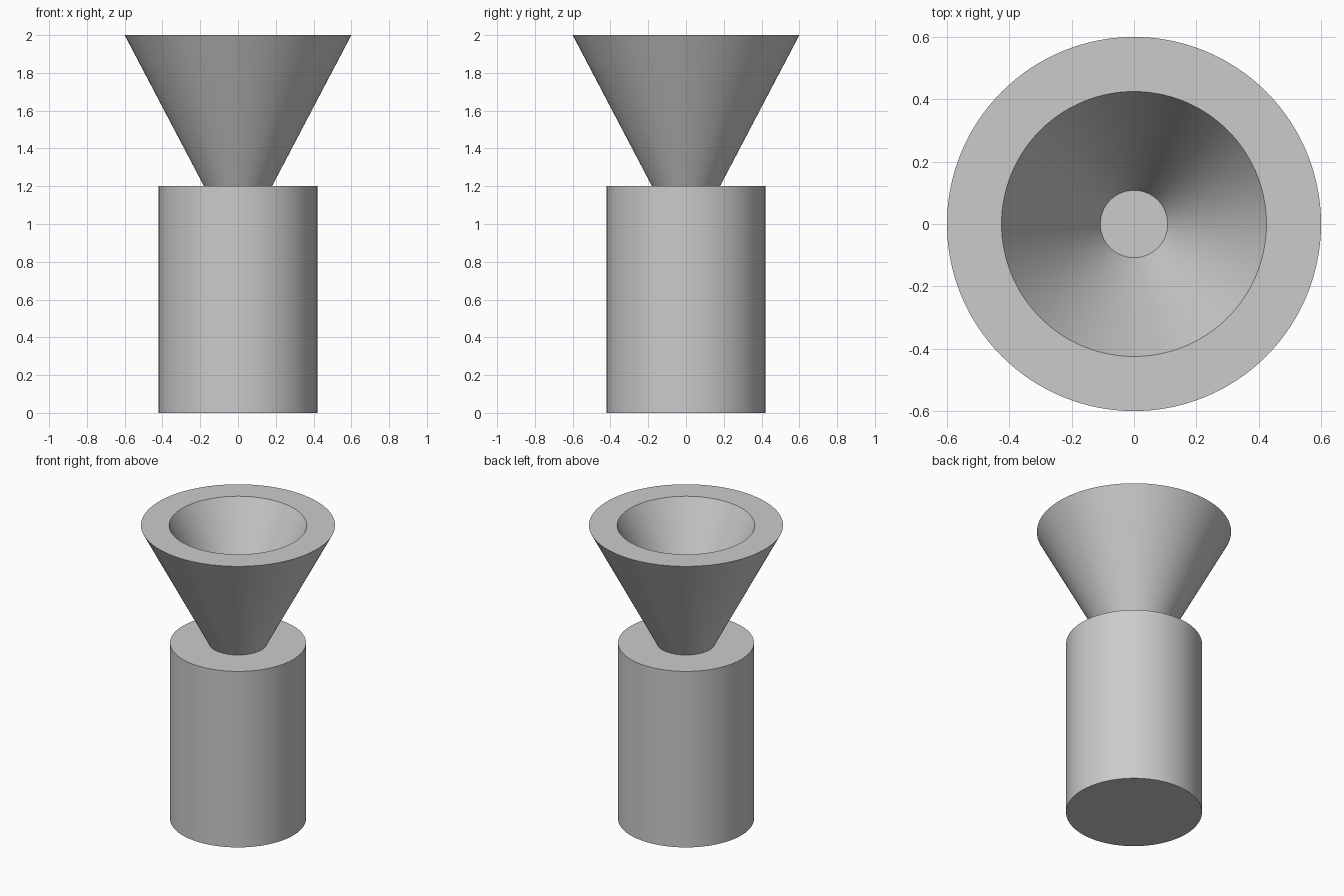
import bpy
import bmesh
import math

SIDES = 128

cube = bpy.data.objects.get("Cube")
if cube:
    bpy.data.objects.remove(cube, do_unlink=True)

grey = bpy.data.materials.new("plain grey")
grey.use_nodes = True
colour = (0.6, 0.6, 0.6, 1)
grey.diffuse_color = colour
grey.node_tree.nodes["Principled BSDF"].inputs["Base Color"].default_value = colour


def turned(name, profile):
    """Spin a closed (radius, height) profile around z."""
    bm = bmesh.new()
    verts = [bm.verts.new((r, 0, z)) for r, z in profile]
    edges = [bm.edges.new(pair) for pair in zip(verts, verts[1:])]
    bmesh.ops.spin(bm, geom=verts + edges, cent=(0, 0, 0), axis=(0, 0, 1),
                   angle=math.tau, steps=SIDES, use_duplicate=False)
    bmesh.ops.remove_doubles(bm, verts=bm.verts, dist=0.0001)
    bmesh.ops.recalc_face_normals(bm, faces=bm.faces)
    mesh = bpy.data.meshes.new(name)
    bm.to_mesh(mesh)
    bm.free()
    mesh.materials.append(grey)
    obj = bpy.data.objects.new(name, mesh)
    bpy.context.collection.objects.link(obj)
    bpy.ops.object.select_all(action="DESELECT")
    obj.select_set(True)
    bpy.context.view_layer.objects.active = obj
    bpy.ops.object.shade_smooth_by_angle(angle=math.radians(30))
    return obj


# Solid cylindrical base
turned("base", [(0, 0), (0.42, 0), (0.42, 1.2), (0, 1.2)])

# Thick-walled funnel with a flat floor inside
turned("funnel", [(0, 1.2), (0.18, 1.2), (0.6, 2),
                  (0.425, 2), (0.108, 1.4), (0, 1.4)])
